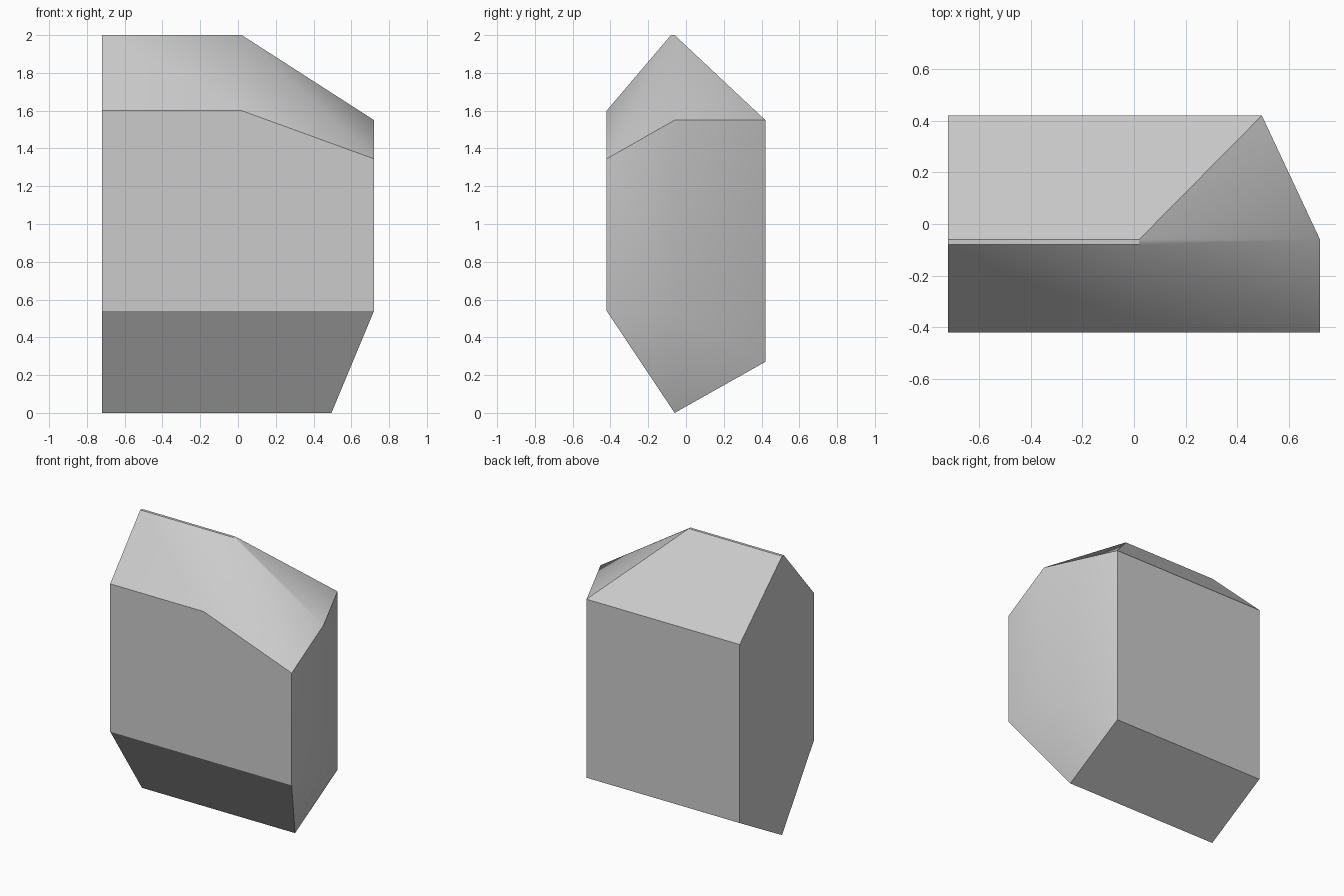
import bpy
import bmesh
import math

default_cube = bpy.data.objects.get("Cube")
if default_cube:
    bpy.data.objects.remove(default_cube, do_unlink=True)

# Main planes of the cut block
end, side, front, back = -0.72, 0.72, -0.42, 0.42
crown, keel_x = 0.02, 0.495
ridge, lip = -0.06, -0.08
top, shoulder, belt, low = 2.0, 1.55, 0.54, 0.27

# Cross-section at the flat end
end_corners = [(end, y, z) for y, z in (
    (front, belt), (front, 1.6), (lip, top), (ridge, top),
    (back, shoulder), (back, low), (ridge, 0))]

# Crown where the ridge stops and starts to fall away
crown_corners = [(crown, front, 1.6), (crown, lip, top), (crown, ridge, top)]

# Faceted side
side_corners = [(side, front, belt), (side, front, 1.345),
                (side, ridge, shoulder), (side, ridge, belt)]

# Narrower rear and keel corners
keel_corners = [(keel_x, back, shoulder), (keel_x, back, low), (keel_x, ridge, 0)]

# Solid convex block with its flat faces merged
bm = bmesh.new()
for corner in end_corners + crown_corners + side_corners + keel_corners:
    bm.verts.new(corner)
bmesh.ops.convex_hull(bm, input=bm.verts[:])
bmesh.ops.dissolve_limit(bm, angle_limit=math.radians(0.6),
                         verts=bm.verts[:], edges=bm.edges[:])
bmesh.ops.recalc_face_normals(bm, faces=bm.faces[:])
mesh = bpy.data.meshes.new("faceted_block")
bm.to_mesh(mesh)
bm.free()

block = bpy.data.objects.new("faceted_block", mesh)
bpy.context.collection.objects.link(block)

# Plain grey stone
grey = (0.6, 0.6, 0.6, 1)
stone = bpy.data.materials.new("grey_stone")
stone.use_nodes = True
stone.diffuse_color = grey
stone.node_tree.nodes["Principled BSDF"].inputs["Base Color"].default_value = grey
mesh.materials.append(stone)

# Soft shading over the shallow bends only
bpy.ops.object.select_all(action="DESELECT")
block.select_set(True)
bpy.context.view_layer.objects.active = block
bpy.ops.object.shade_smooth_by_angle(angle=math.radians(30))
